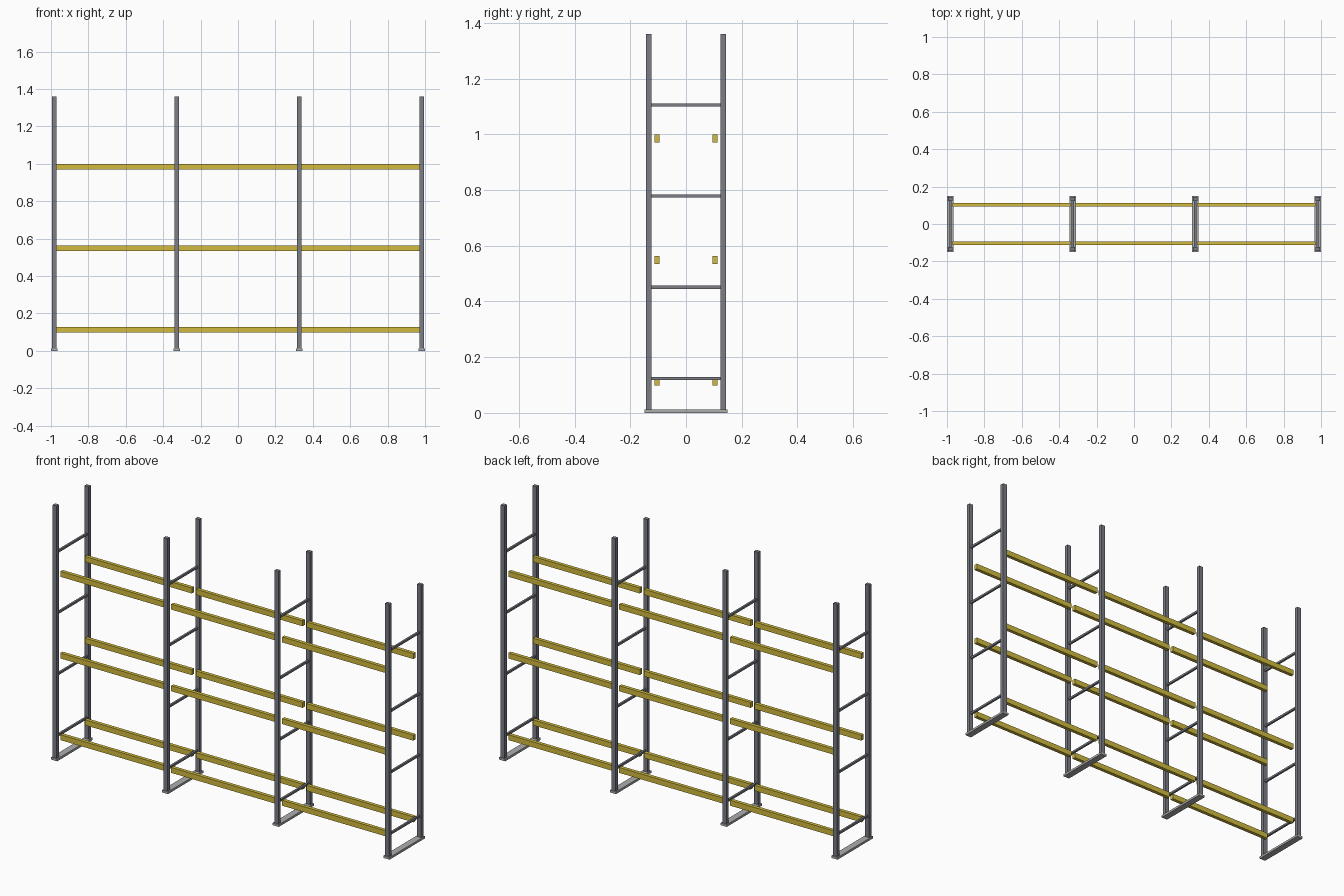
import bpy

if "Cube" in bpy.data.objects:
    bpy.data.objects.remove(bpy.data.objects["Cube"])


def material(name, rgb):
    m = bpy.data.materials.new(name)
    m.diffuse_color = (*rgb, 1)
    m.use_nodes = True
    m.node_tree.nodes["Principled BSDF"].inputs["Base Color"].default_value = m.diffuse_color
    return m


steel = material("dark_steel", (0.20, 0.21, 0.24))
plate = material("light_steel", (0.42, 0.42, 0.42))
yellow = material("yellow_paint", (0.65, 0.50, 0.05))


def box(name, center, size, mat):
    bpy.ops.mesh.primitive_cube_add(size=1, location=center)
    ob = bpy.context.object
    ob.name = name
    ob.scale = size
    bpy.ops.object.transform_apply(location=False, rotation=False, scale=True)
    ob.data.materials.append(mat)


BAY = 0.6547          # spacing between frames
POST_W, POST_D, HEIGHT = 0.024, 0.020, 1.36
FOOT_H = 0.012
frames = [(i - 1.5) * BAY for i in range(4)]

# Upright frames: base plate, two posts, four cross rungs
for x in frames:
    box("base_plate", (x, 0, FOOT_H / 2), (0.036, 0.298, FOOT_H), plate)
    for s in (-1, 1):
        box("post", (x, s * 0.134, (HEIGHT + FOOT_H) / 2),
            (POST_W, POST_D, HEIGHT - FOOT_H), steel)
    for k in range(4):
        box("cross_rung", (x, 0, 0.124 + k * 0.327), (0.011, 0.25, 0.011), steel)

# Shelf beams: front and back, three levels in each bay
for i in range(3):
    x = (frames[i] + frames[i + 1]) / 2
    for z in (0.113, 0.549, 0.985):
        for s in (-1, 1):
            box("shelf_beam", (x, s * 0.104, z), (BAY - 0.024, 0.019, 0.029), yellow)
